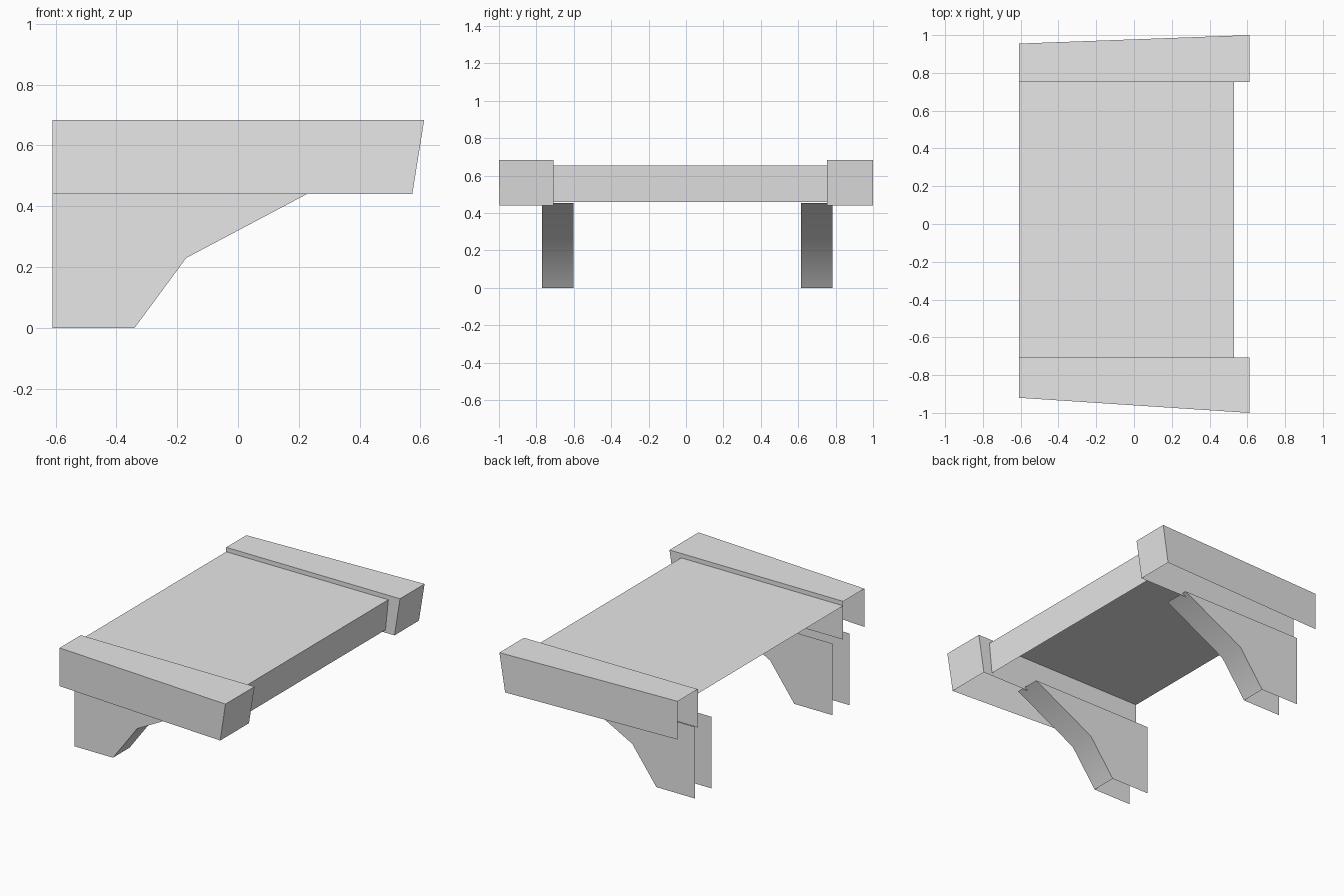
import bpy
import math

cube = bpy.data.objects.get("Cube")
if cube:
    bpy.data.objects.remove(cube, do_unlink=True)

grey = bpy.data.materials.new("plain_grey")
grey.use_nodes = True
colour = (0.8, 0.8, 0.8, 1)
grey.diffuse_color = colour
grey.node_tree.nodes["Principled BSDF"].inputs["Base Color"].default_value = colour

BACK = -0.61  # open wall side of every part


def shell(name, verts, faces):
    """Open sheet-metal style part; faces are listed outward."""
    mesh = bpy.data.meshes.new(name)
    mesh.from_pydata(verts, [], faces)
    mesh.materials.append(grey)
    obj = bpy.data.objects.new(name, mesh)
    bpy.context.collection.objects.link(obj)
    return obj


def end_block(name, inner, outer_back, outer_front):
    """Top, sloping front and two sides; open underneath and behind."""
    top, low = 0.683, 0.44
    verts = []
    for z, front in ((top, 0.612), (low, 0.573)):
        # outer edge follows the same tapered plane at both heights
        t = (front - BACK) / (0.612 - BACK)
        edge = outer_back + (outer_front - outer_back) * t
        verts += [(BACK, inner, z), (front, inner, z),
                  (front, edge, z), (BACK, outer_back, z)]
    faces = [(0, 1, 2, 3), (0, 4, 5, 1), (1, 5, 6, 2), (2, 6, 7, 3)]
    if outer_front < inner:
        faces = [f[::-1] for f in faces]
    return shell(name, verts, faces)


def bracket(name, y0, y1):
    """Two side plates joined by a bent soffit; open top, foot and back."""
    profile = [(BACK, 0), (-0.34, 0), (-0.17, 0.23), (0.255, 0.455), (BACK, 0.455)]
    n = len(profile)
    verts = [(x, y, z) for y in (y0, y1) for x, z in profile]
    faces = [tuple(range(n)), tuple(reversed(range(n, 2 * n)))]
    faces += [(i, i + n, i + n + 1, i + 1) for i in (1, 2)]
    obj = shell(name, verts, faces)
    bpy.ops.object.select_all(action='DESELECT')
    obj.select_set(True)
    bpy.context.view_layer.objects.active = obj
    bpy.ops.object.shade_smooth_by_angle(angle=math.radians(35))
    return obj


# Slab: top sheet with a slightly leaning front lip
right_y, left_y = -0.708, 0.753
slab_top, slab_low = 0.655, 0.458
shell("slab",
      [(BACK, right_y, slab_top), (0.53, right_y, slab_top),
       (0.53, left_y, slab_top), (BACK, left_y, slab_top),
       (0.51, right_y, slab_low), (0.51, left_y, slab_low)],
      [(0, 1, 2, 3), (1, 4, 5, 2)])

# Raised end blocks, each tapering toward the back
end_block("front_end_block", right_y, -0.92, -1.0)
end_block("rear_end_block", left_y, 0.955, 1.0)

# Supporting brackets
bracket("front_bracket", -0.77, -0.602)
bracket("rear_bracket", 0.615, 0.783)
